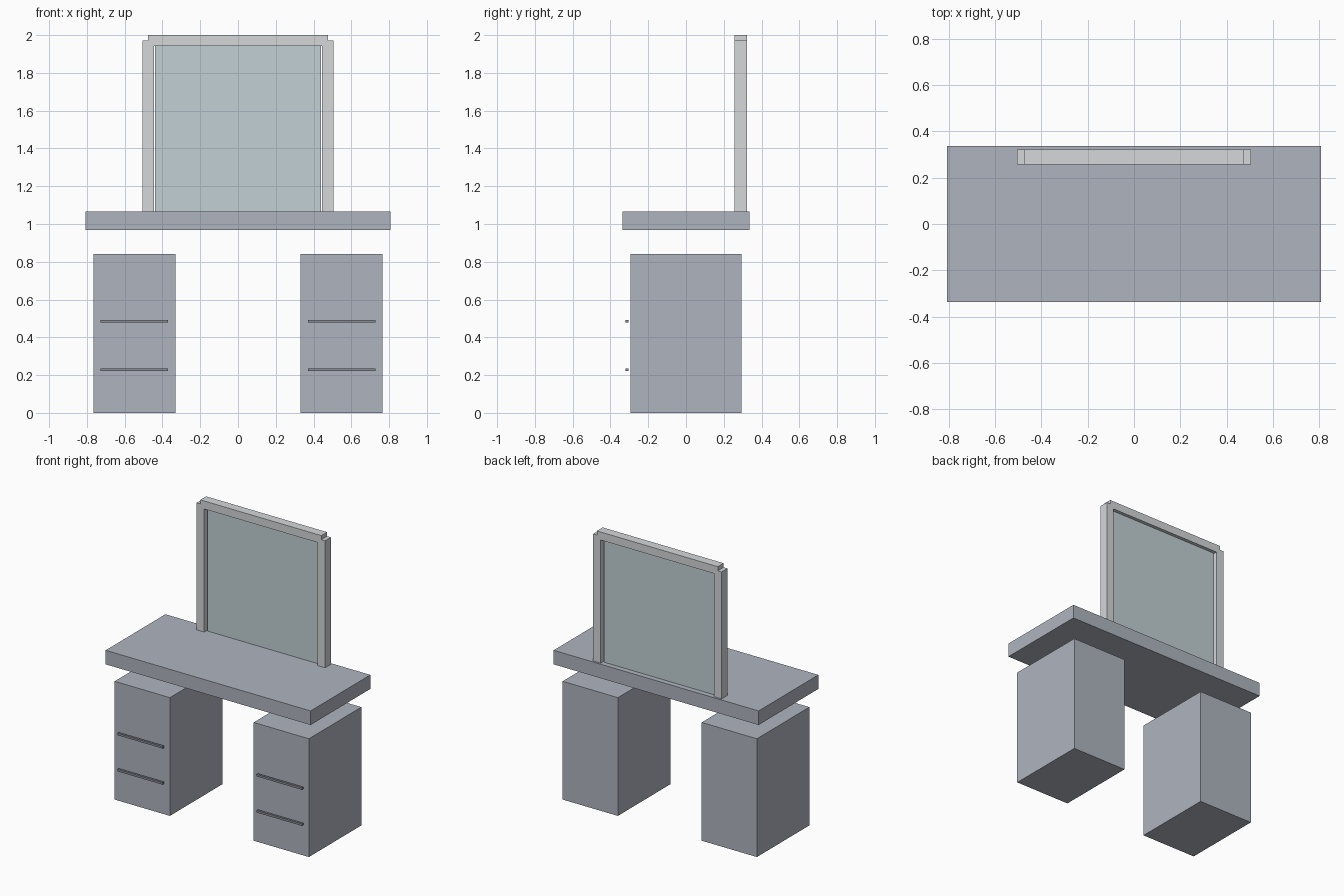
import bpy

if "Cube" in bpy.data.objects:
    bpy.data.objects.remove(bpy.data.objects["Cube"])


def material(name, rgb):
    mat = bpy.data.materials.new(name)
    mat.diffuse_color = (*rgb, 1.0)
    mat.use_nodes = True
    mat.node_tree.nodes["Principled BSDF"].inputs["Base Color"].default_value = mat.diffuse_color
    return mat


SLATE = material("slate", (0.43, 0.46, 0.52))
FRAME = material("pale_grey", (0.66, 0.68, 0.70))
GLASS = material("mirror_tint", (0.54, 0.63, 0.66))
DARK = material("dark_metal", (0.25, 0.27, 0.31))


def box(name, x, y, z, mat):
    """Flat-faced box from (min, max) ranges on each axis."""
    ranges = (x, y, z)
    bpy.ops.mesh.primitive_cube_add(size=1, location=[(a + b) / 2 for a, b in ranges])
    obj = bpy.context.object
    obj.name = name
    obj.scale = [b - a for a, b in ranges]
    bpy.ops.object.transform_apply(location=False, rotation=False, scale=True)
    obj.data.materials.append(mat)
    return obj


def span(side, inner, outer):
    """X range on the left (-1) or right (+1) side."""
    return tuple(sorted((side * inner, side * outer)))


TOP_Z = 1.067
FRAME_Y = (0.257, 0.322)

# Floating table top
box("table_top", (-0.807, 0.807), (-0.336, 0.336), (0.967, TOP_Z), SLATE)

for label, side in (("left", -1), ("right", 1)):
    # Drawer pedestal
    box(f"{label}_pedestal", span(side, 0.330, 0.765), (-0.295, 0.295), (0, 0.842), SLATE)

    # Drawer handles, standing just off the front
    for level, z in (("lower", 0.228), ("upper", 0.485)):
        box(f"{label}_{level}_handle", span(side, 0.370, 0.727),
            (-0.319, -0.304), (z - 0.0075, z + 0.0075), DARK)

    # Mirror frame post
    box(f"{label}_mirror_post", span(side, 0.446, 0.506), FRAME_Y, (TOP_Z, 1.971), FRAME)

# Mirror frame top rail, ending midway over the posts
box("mirror_top_rail", (-0.476, 0.476), FRAME_Y, (1.943, 2.0), FRAME)

# Mirror glass, set in the middle of the frame depth
box("mirror_glass", (-0.439, 0.439), (0.282, 0.298), (TOP_Z, 1.943), GLASS)
